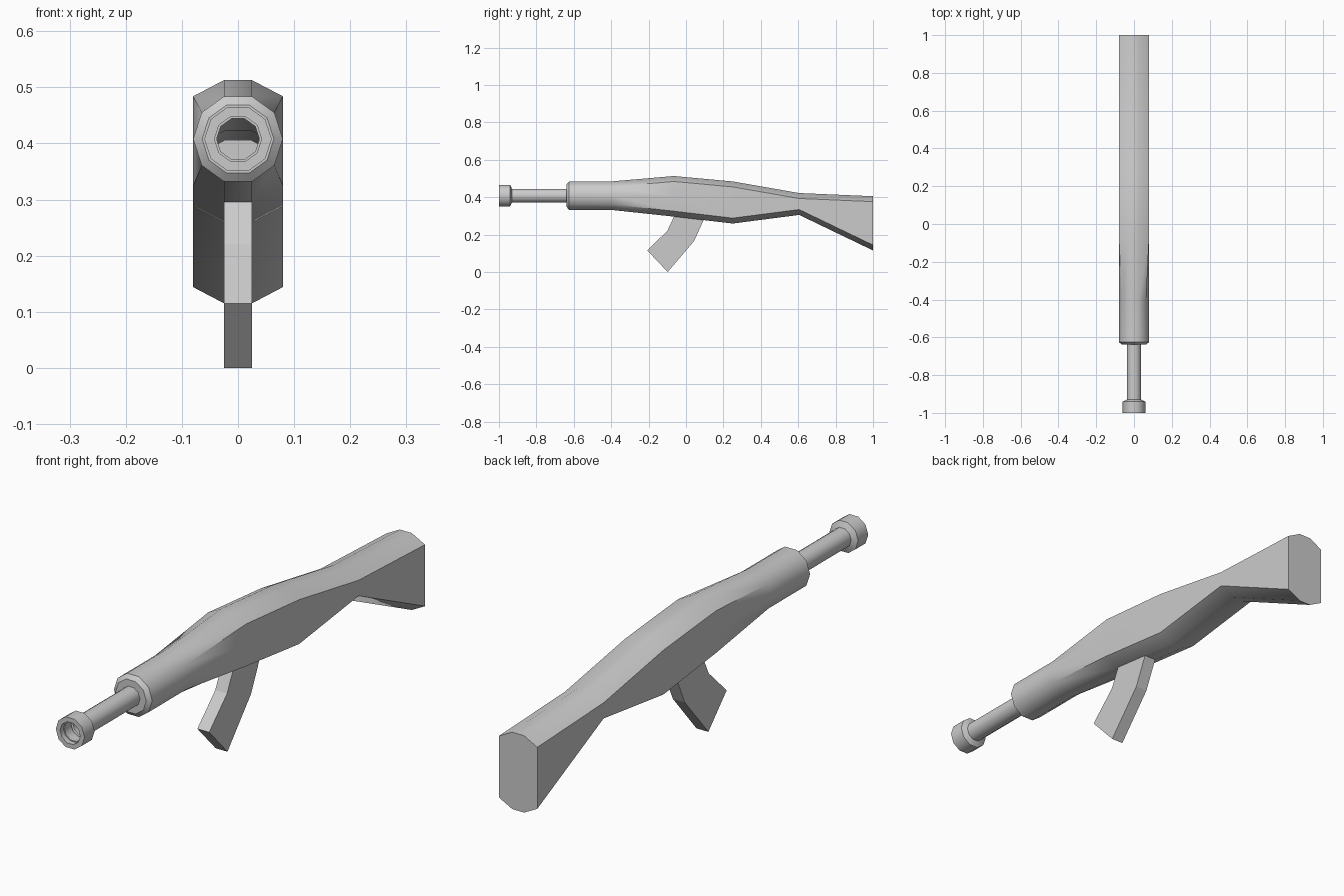
import bpy, bmesh
from math import cos, sin, pi

if "Cube" in bpy.data.objects:
    bpy.data.objects.remove(bpy.data.objects["Cube"])

AXIS_Z = 0.408


def circle_ring(y, r):
    # ten-sided ring around the barrel axis
    return [(r * cos(i * pi / 5), y, AXIS_Z + r * sin(i * pi / 5)) for i in range(10)]


def body_ring(y, top, bottom, chamfer=0.029):
    # slab-sided ring with the same ten points
    w, n, m = 0.08, 0.0247, (top + bottom) / 2
    hi, lo = top - chamfer, bottom + chamfer
    pts = [(w, m), (w, hi), (n, top), (-n, top), (-w, hi),
           (-w, m), (-w, lo), (-n, bottom), (n, bottom), (w, lo)]
    return [(x, y, z) for x, z in pts]


def loft(name, rings, cap_start=False, cap_end=False, smooth=None):
    bm = bmesh.new()
    loops = [[bm.verts.new(p) for p in ring] for ring in rings]
    for a, b in zip(loops, loops[1:]):
        for i in range(len(a)):
            j = (i + 1) % len(a)
            bm.faces.new((a[i], a[j], b[j], b[i]))
    if cap_start:
        bm.faces.new(loops[0])
    if cap_end:
        bm.faces.new(loops[-1])
    bmesh.ops.recalc_face_normals(bm, faces=bm.faces[:])
    mesh = bpy.data.meshes.new(name)
    bm.to_mesh(mesh)
    bm.free()
    ob = bpy.data.objects.new(name, mesh)
    bpy.context.collection.objects.link(ob)
    if smooth:
        bpy.ops.object.select_all(action='DESELECT')
        ob.select_set(True)
        bpy.context.view_layer.objects.active = ob
        bpy.ops.object.shade_smooth_by_angle(angle=smooth)
    return ob


# Stock, hollow body, barrel and muzzle collar as one continuous skin
stations = [(1.0, 0.405, 0.115), (0.605, 0.422, 0.305),
            (0.25, 0.484, 0.259), (-0.065, 0.513, 0.296)]
turned = [(-0.40, 0.08), (-0.625, 0.08), (-0.638, 0.064), (-0.638, 0.038),
          (-0.93, 0.038), (-0.94, 0.06), (-1.0, 0.06), (-1.0, 0.042),
          (-0.98, 0.042), (-0.98, 0.038), (-0.94, 0.038)]
rings = [body_ring(*s) for s in stations] + [circle_ring(*t) for t in turned]
loft("stock_and_barrel", rings, cap_start=True, smooth=0.7)

# Bent magazine
side = [(-0.06, 0.305), (-0.10, 0.22), (-0.207, 0.115),
        (-0.098, 0.0), (0.043, 0.165), (0.10, 0.29)]
loft("magazine", [[(x, y, z) for y, z in side] for x in (-0.0247, 0.0247)],
     cap_start=True, cap_end=True)
